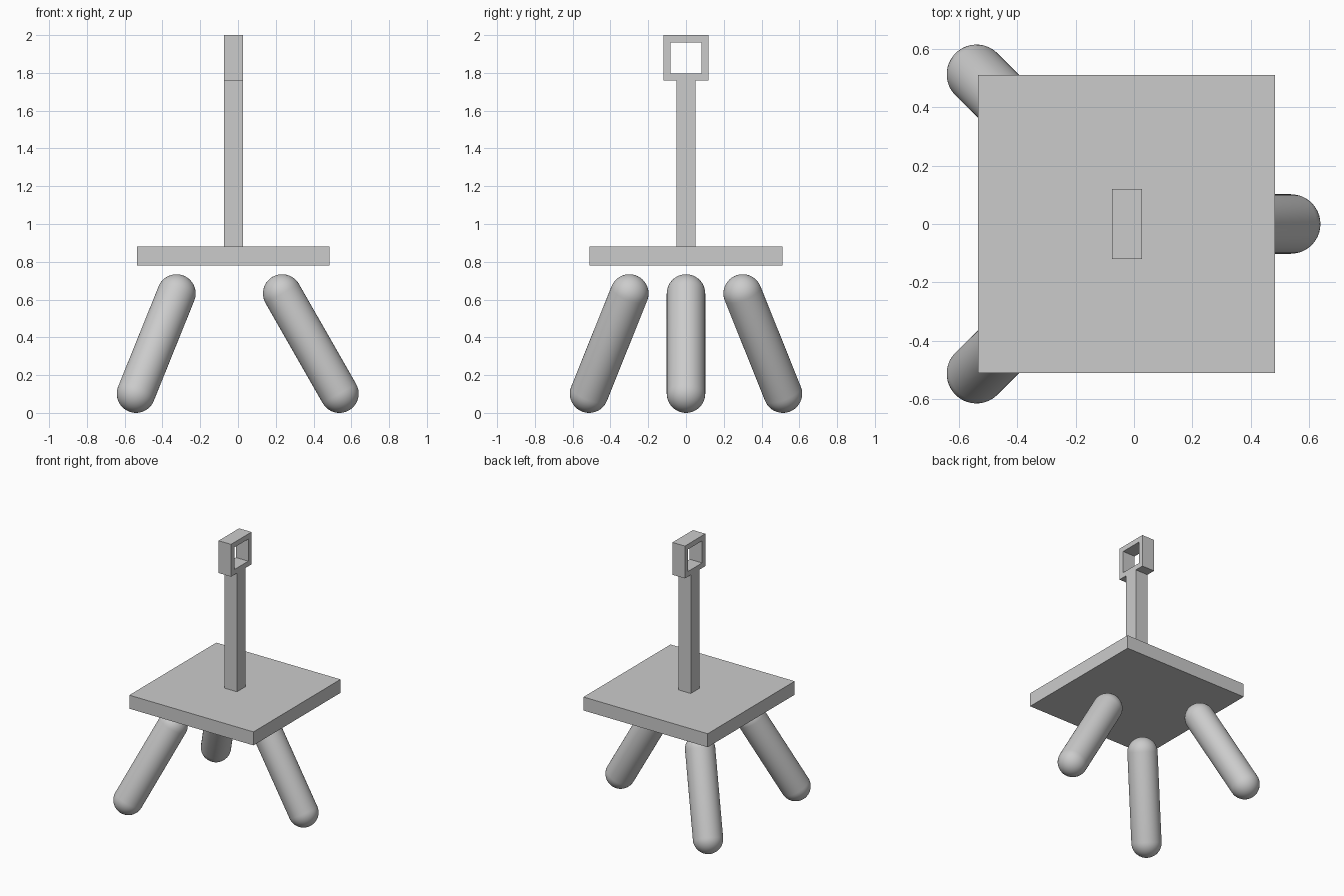
import bpy, bmesh, math
from mathutils import Vector, Matrix

if "Cube" in bpy.data.objects:
    bpy.data.objects.remove(bpy.data.objects["Cube"])

grey = bpy.data.materials.new("light_grey")
grey.diffuse_color = (0.6, 0.6, 0.6, 1)
grey.use_nodes = True
grey.node_tree.nodes["Principled BSDF"].inputs["Base Color"].default_value = grey.diffuse_color


def finish(name, bm, smooth=False):
    bmesh.ops.recalc_face_normals(bm, faces=bm.faces[:])
    mesh = bpy.data.meshes.new(name)
    bm.to_mesh(mesh)
    bm.free()
    mesh.materials.append(grey)
    for p in mesh.polygons:
        p.use_smooth = smooth
    obj = bpy.data.objects.new(name, mesh)
    bpy.context.collection.objects.link(obj)
    return obj


def box(name, lo, hi):
    lo, hi = Vector(lo), Vector(hi)
    bm = bmesh.new()
    bmesh.ops.create_cube(bm, size=1, matrix=Matrix.Translation((lo + hi) / 2)
                          @ Matrix.Diagonal((hi - lo).to_4d()))
    return finish(name, bm)


def capsule(name, bottom, top, r, sides=40, rings=10):
    # Lathe a round-ended profile, then aim it from bottom to top
    bottom, top = Vector(bottom), Vector(top)
    axis = top - bottom
    pts = []
    for z0, start in ((0, -90), (axis.length, 0)):
        for i in range(rings + 1):
            a = math.radians(start + 90 * i / rings)
            pts.append((r * math.cos(a), 0, z0 + r * math.sin(a)))
    bm = bmesh.new()
    vs = [bm.verts.new(p) for p in pts]
    es = [bm.edges.new(pair) for pair in zip(vs, vs[1:])]
    bmesh.ops.spin(bm, geom=vs + es, cent=(0, 0, 0), axis=(0, 0, 1),
                   angle=math.tau, steps=sides)
    bmesh.ops.remove_doubles(bm, verts=bm.verts[:], dist=1e-4)
    rot = axis.to_track_quat('Z', 'Y').to_matrix().to_4x4()
    bm.transform(Matrix.Translation(bottom) @ rot)
    return finish(name, bm, True)


# Square seat and upright post
X0, X1 = -0.075, 0.027
box("seat", (-0.535, -0.51, 0.78), (0.484, 0.51, 0.88))
box("post", (X0, -0.051, 0.88), (X1, 0.051, 1.76))

# Square open frame on top of the post
bm = bmesh.new()
cy, cz = 0.0, 1.88
loops = []
for x in (X0, X1):
    for h in (0.12, 0.082):
        loops.append([bm.verts.new((x, cy + h * sy, cz + h * sz))
                      for sy, sz in ((-1, -1), (1, -1), (1, 1), (-1, 1))])
for a, b in ((0, 1), (1, 3), (3, 2), (2, 0)):
    for i in range(4):
        j = (i + 1) % 4
        bm.faces.new((loops[a][i], loops[a][j], loops[b][j], loops[b][i]))
finish("head_frame", bm)

# Three splayed round-ended legs
R = 0.102
capsule("leg_right", (0.537, 0, R), (0.234, 0, 0.632), R)
for side, s in (("front", -1), ("back", 1)):
    capsule("leg_left_" + side, (-0.54, s * 0.513, R), (-0.326, s * 0.3, 0.632), R)
